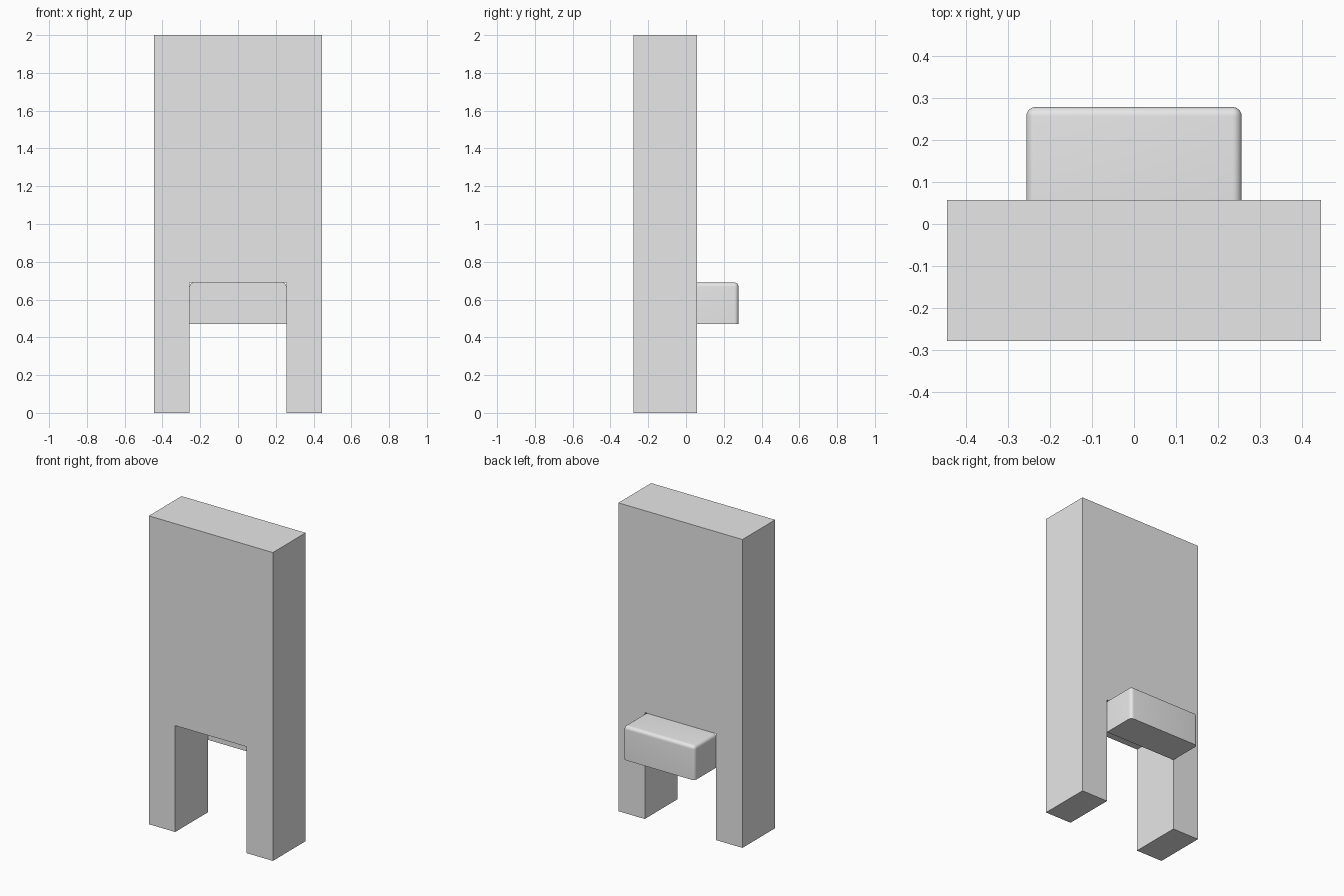
import bpy
import bmesh

# Remove the default object
cube = bpy.data.objects.get("Cube")
if cube:
    bpy.data.objects.remove(cube, do_unlink=True)

# Single plain grey
GREY = (0.8, 0.8, 0.8, 1.0)
grey = bpy.data.materials.new("light grey")
grey.use_nodes = True
grey.diffuse_color = GREY
grey.node_tree.nodes["Principled BSDF"].inputs["Base Color"].default_value = GREY

# Shared dimensions
HALF_WIDTH, HEIGHT = 0.445, 2.0
FRONT, BACK, SHELF_BACK = -0.278, 0.057, 0.278
OPENING, OPENING_TOP, SHELF_BOTTOM = 0.256, 0.69, 0.47
ROUND = 0.022


def extrude_profile(name, profile, y0, y1):
    """Solid made by pushing an x-z outline from y0 to y1."""
    bm = bmesh.new()
    face = bm.faces.new([bm.verts.new((x, y0, z)) for x, z in profile])
    pushed = bmesh.ops.extrude_face_region(bm, geom=[face])["geom"]
    verts = [g for g in pushed if isinstance(g, bmesh.types.BMVert)]
    bmesh.ops.translate(bm, verts=verts, vec=(0, y1 - y0, 0))
    bmesh.ops.recalc_face_normals(bm, faces=bm.faces)
    mesh = bpy.data.meshes.new(name)
    bm.to_mesh(mesh)
    bm.free()
    mesh.materials.append(grey)
    obj = bpy.data.objects.new(name, mesh)
    bpy.context.collection.objects.link(obj)
    return obj


# Tall panel standing on two legs, with a square opening between them
half = [(OPENING, OPENING_TOP), (OPENING, 0), (HALF_WIDTH, 0), (HALF_WIDTH, HEIGHT)]
mirrored = [(-x, z) for x, z in reversed(half)]
extrude_profile("panel_with_legs", half + mirrored, FRONT, BACK)

# Block shelf behind the opening, rounded on its top and outer corners
shelf = extrude_profile(
    "back_shelf",
    [(-OPENING, SHELF_BOTTOM), (OPENING, SHELF_BOTTOM),
     (OPENING, OPENING_TOP), (-OPENING, OPENING_TOP)],
    BACK, SHELF_BACK)
bm = bmesh.new()
bm.from_mesh(shelf.data)


def is_rounded(edge):
    on_panel = all(v.co.y < BACK + 0.01 for v in edge.verts)
    on_bottom = all(v.co.z < SHELF_BOTTOM + 0.01 for v in edge.verts)
    return not (on_panel or on_bottom)


bmesh.ops.bevel(bm, geom=[e for e in bm.edges if is_rounded(e)], offset=ROUND,
                offset_type='OFFSET', segments=6, profile=0.5, affect='EDGES')
bm.to_mesh(shelf.data)
bm.free()

# Smooth the rounded edges, keep the square ones sharp
bpy.ops.object.select_all(action='DESELECT')
shelf.select_set(True)
bpy.context.view_layer.objects.active = shelf
bpy.ops.object.shade_smooth_by_angle(angle=0.6)
